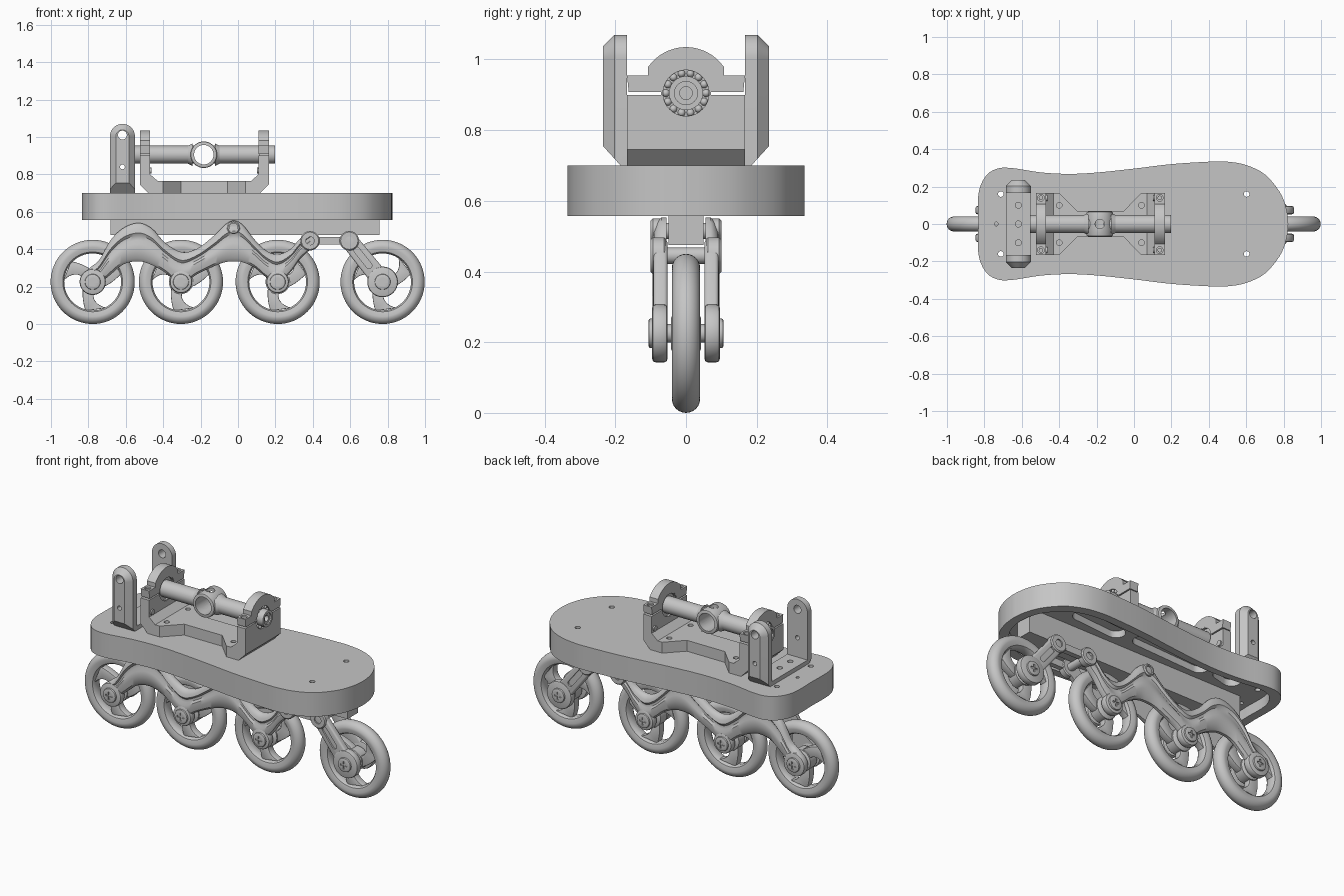
import bpy, bmesh, math
from mathutils import Vector, Matrix

cube = bpy.data.objects.get("Cube")
if cube:
    bpy.data.objects.remove(cube, do_unlink=True)

metal = bpy.data.materials.new("satin_grey")
metal.use_nodes = True
grey = (0.56, 0.56, 0.56, 1)
metal.diffuse_color = grey
metal.node_tree.nodes["Principled BSDF"].inputs["Base Color"].default_value = grey
parts = []


def add(name, bm):
    bmesh.ops.recalc_face_normals(bm, faces=bm.faces)
    mesh = bpy.data.meshes.new(name)
    bm.to_mesh(mesh)
    bm.free()
    mesh.materials.append(metal)
    obj = bpy.data.objects.new(name, mesh)
    bpy.context.collection.objects.link(obj)
    parts.append(obj)
    return obj


def place(u, v, w, axis):
    return {"x": (w, u, v), "y": (u, w, v), "z": (u, v, w)}[axis]


def loft(name, rings, closed=False):
    """Skin matching rings of 3D points; cap the ends unless closed."""
    bm = bmesh.new()
    loops = [[bm.verts.new(p) for p in ring] for ring in rings]
    m = len(rings[0])
    for i in range(len(loops) - (0 if closed else 1)):
        a, b = loops[i], loops[(i + 1) % len(loops)]
        for j in range(m):
            k = (j + 1) % m
            bm.faces.new((a[j], a[k], b[k], b[j]))
    if not closed:
        bm.faces.new(loops[0])
        bm.faces.new(loops[-1])
    return add(name, bm)


def prism(name, pts, lo, hi, axis):
    """Extrude a flat outline along an axis."""
    return loft(name, [[place(u, v, w, axis) for u, v in pts] for w in (lo, hi)])


def lathe(name, profile, centre, axis, n=48):
    """Revolve a closed (radius, offset) profile."""
    turns = [(math.cos(2 * math.pi * i / n), math.sin(2 * math.pi * i / n)) for i in range(n)]
    return loft(name, [[Vector(place(r * c, r * s, w, axis)) + Vector(centre) for r, w in profile]
                       for c, s in turns], closed=True)


def arc(u, v, r, a0=0, a1=360, n=32):
    full = a1 - a0 == 360
    angles = [math.radians(a0 + (a1 - a0) * i / (n if full else n - 1)) for i in range(n)]
    return [(u + r * math.cos(a), v + r * math.sin(a)) for a in angles]


def disc(name, u, v, r, lo, hi, axis, n=32):
    return prism(name, arc(u, v, r, n=n), lo, hi, axis)


def box(name, x0, x1, y0, y1, z0, z1):
    return prism(name, [(x0, y0), (x1, y0), (x1, y1), (x0, y1)], z0, z1, "z")


def stadium(p, q, r, r2=None):
    """Rounded bar outline joining two centres."""
    t = math.degrees(math.atan2(q[1] - p[1], q[0] - p[0]))
    return arc(*q, r2 or r, t - 90, t + 90, 16) + arc(*p, r, t + 90, t + 270, 16)


def spline(pts, steps=5):
    out = []
    p = [pts[0]] + pts + [pts[-1]]
    for i in range(1, len(p) - 2):
        a, b, c, d = (Vector(k) for k in p[i - 1:i + 3])
        for s in range(steps):
            t = s / steps
            out.append(tuple(0.5 * (2 * b + (c - a) * t + (2 * a - 5 * b + 4 * c - d) * t * t
                                    + (3 * b - a - 3 * c + d) * t ** 3)))
    return out + [pts[-1]]


def apply(obj, mod):
    bpy.context.view_layer.objects.active = obj
    bpy.ops.object.modifier_apply(modifier=mod.name)


def cut(obj, *cutters):
    for c in cutters:
        mod = obj.modifiers.new("cut", "BOOLEAN")
        mod.operation, mod.solver, mod.object = "DIFFERENCE", "EXACT", c
        apply(obj, mod)
        parts.remove(c)
        bpy.data.objects.remove(c, do_unlink=True)


def bevel(obj, width, segments=3):
    mod = obj.modifiers.new("bevel", "BEVEL")
    mod.width, mod.segments, mod.limit_method = width, segments, "ANGLE"
    mod.angle_limit = math.radians(50)
    apply(obj, mod)


# Foot-shaped deck with a hollow underside
half = spline([(-.832, 0), (-.832, .16), (-.797, .25), (-.74, .293), (-.66, .30), (-.5, .276),
               (-.35, .268), (-.2, .275), (0, .296), (.2, .32), (.4, .333), (.5, .333), (.6, .315),
               (.7, .265), (.78, .17), (.815, .08), (.825, 0)], 4)
outline = half + [(x, -y) for x, y in half[-2:0:-1]]
deck = prism("deck", outline, .557, .70, "z")
cut(deck, prism("recess", [(x * .94, y * .85) for x, y in outline], .5, .62, "z"))
for s in (-1, 1):
    for x in (-.712, .602):
        cut(deck, disc("hole", x, s * .16, .015, .5, .8, "z", 16))
    for a, b in ((-.55, -.47), (-.33, .08), (.24, .49)):
        cut(deck, prism("slot", stadium((a, s * .14), (b, s * .16), .05), .5, .66, "z"))
cut(deck, disc("hole", -.737, 0, .01, .5, .8, "z", 16))
box("under_rail", -.683, .757, -.05, .05, .475, .63)

# Wheels: round tyre, hub and three broad swept spokes
axle_z = .225
wheels = (-.777, -.305, .212, .773)
for i, x in enumerate(wheels):
    centre = (x, 0, axle_z)
    tyre = arc(.185, 0, .04, -90, 90, 13)
    lathe(f"tyre_{i}", tyre + [(.16, .033), (.152, .02), (.152, -.02), (.16, -.033)], centre, "y", 64)
    lathe(f"hub_{i}", [(.02, -.042), (.045, -.042), (.065, -.03), (.065, .03), (.045, .042), (.02, .042)],
          centre, "y")
    for k in range(3):
        lead, trail = [], []
        for j in range(9):
            t = j / 8
            r, mid = .05 + .11 * t, math.radians(-120 + 120 * k + 38 * t)
            w = (.036 - .03 * t + .055 * t * t) / r
            lead.append((x + r * math.cos(mid + w), axle_z + r * math.sin(mid + w)))
            trail.append((x + r * math.cos(mid - w), axle_z + r * math.sin(mid - w)))
        bevel(prism(f"spoke_{i}_{k}", lead + trail[::-1], -.022, .022, "y"), .006, 2)
    disc(f"axle_{i}", x, axle_z, .026, -.095, .095, "y")

# Wavy side frames carrying the three rear wheels: stations of (x, top, bottom)
stations = spline([(-.83, .27, .20), (-.78, .31, .19), (-.74, .345, .215), (-.68, .45, .265), (-.61, .515, .32),
                   (-.53, .54, .335), (-.46, .51, .315), (-.39, .435, .275), (-.305, .385, .215),
                   (-.22, .402, .265), (-.125, .475, .31), (-.07, .53, .33), (-.024, .553, .335),
                   (.025, .53, .33), (.09, .45, .30), (.15, .393, .25), (.212, .372, .215),
                   (.28, .40, .275), (.33, .455, .345), (.385, .493, .397)], 5)
section = [(0, .055), (0, .072), (.08, .086), (.28, .093), (.45, .093), (.55, .084), (.66, .084),
           (.74, .095), (.86, .09), (.96, .08), (1, .07), (1, .055)]
pivots = {"mid": (-.024, .515), "rear": (.385, .445), "fork": (.595, .445)}
for tag, s in (("back", 1), ("front", -1)):
    loft(f"side_frame_{tag}", [[(x, s * y, low + (top - low) * f) for f, y in section]
                               for x, top, low in stations])
    for n, (x, r) in enumerate(zip(wheels, (.07, .06, .06, .082))):
        boss = disc(f"axle_boss_{tag}_{n}", x, axle_z, r, s * .052, s * .096, "y")
        bevel(boss, .01, 2)
        head = disc(f"screw_head_{tag}_{n}", x, axle_z, .042, s * .09, s * .106, "y")
        bevel(head, .006, 2)
        for dx, dz in ((.022, .005), (.005, .022)):
            cut(head, box("cross", x - dx, x + dx, s * .11 - .01, s * .11 + .01, axle_z - dz, axle_z + dz))
    # Fork arm with its long groove, and the link bar
    arm = prism(f"fork_arm_{tag}", stadium(pivots["fork"], (wheels[3], axle_z), .045, .05),
                s * .052, s * .092, "y")
    bevel(arm, .01)
    cut(arm, prism("groove", stadium((.635, .395), (.70, .313), .016), s * .082, s * .1, "y"))
    box(f"link_bar_{tag}", .385, .595, s * .075 - .015, s * .075 + .015, .425, .465)
    for n, (x, z) in pivots.items():
        r = .035 if n == "mid" else .052
        lathe(f"{n}_pivot_ring_{tag}", [(.022, -.022), (r - .006, -.022), (r, -.016), (r, .016),
                                        (r - .006, .022), (.022, .022)], (x, s * .078, z), "y", 32)
for n, (x, z) in pivots.items():
    disc(f"{n}_pivot_pin", x, z, .023, -.09, .09, "y")

# Heel bracket: base strap with two upright lugs, chamfered round the outside
base = box("heel_bracket_base", -.685, -.551, -.18, .18, .70, .725)
for y in (-.1, 0, .1):
    cut(base, disc("hole", -.618, y, .016, .69, .75, "z", 16))
for tag, s in (("back", 1), ("front", -1)):
    rings = []
    for y, r, foot in ((.167, .067, .70), (.185, .067, .70), (.203, .067, .72), (.235, .035, .755)):
        shape = [(-.618 - r, foot), (-.618 + r, foot)] + arc(-.618, 1.003, r, 0, 180, 24)
        rings.append([(x, s * y, z) for x, z in shape])
    lug = loft(f"heel_lug_{tag}", rings)
    for z, r in ((1.01, .024), (.84, .013)):
        cut(lug, disc("hole", -.618, z, r, -.3, .3, "y", 20))

# Bearing cradle: waisted base, two posts, two clamp caps
cx, shaft_z = -.18, .905
corner = [(.30, .167), (.22, .167), (.125, .07)]
ring = [(cx + x, y) for x, y in corner] + [(cx - x, y) for x, y in corner[::-1]]
cradle = prism("cradle_base", ring + [(x, -y) for x, y in ring[::-1]], .70, .765, "z")
for x in (-.40, .04):
    for y in (-.1, .1):
        cut(cradle, disc("hole", x, y, .015, .69, .8, "z", 16))
for tag, s in (("toe", 1), ("heel", -1)):
    outer, inner = cx + s * .345, cx + s * .29
    post = prism(f"post_{tag}", [(inner - s * .04, .70), (outer - s * .045, .70), (outer, .745), (outer, .90),
                                 (inner, .90), (inner, .80), (inner - s * .04, .765)], -.167, .167, "y")
    cap = prism(f"clamp_cap_{tag}", [(-.162, .908), (.162, .908), (.167, .955), (.108, .955), (.108, .98)]
                + arc(0, shaft_z, .13, 36, 144, 24) + [(-.108, .98), (-.108, .955), (-.167, .955)],
                inner, outer, "x")
    for o in (post, cap):
        cut(o, disc("bore", 0, shaft_z, .07, cx - .5, cx + .5, "x", 40))
    for y in (-.14, .14):
        mid = (inner + outer) / 2
        cut(cap, disc("screw_well", mid, y, .018, .935, 1, "z", 20))
        disc(f"clamp_screw_{tag}", mid, y, .012, .92, .948, "z", 20)
        x = inner - s * .008
        disc(f"post_screw_{tag}", y, .82, .016, min(x, inner), max(x, inner), "x", 20)
    # Ball bearing
    centre = (cx + s * .318, 0, shaft_z)
    lathe(f"bearing_race_{tag}", [(.065, -.027), (.071, -.027), (.071, .027), (.065, .027)], centre, "x")
    lathe(f"bearing_web_{tag}", [(.04, -.015), (.068, -.015), (.068, .015), (.04, .015)], centre, "x")
    bm = bmesh.new()
    for k in range(14):
        a = 2 * math.pi * k / 14
        spot = Vector(centre) + Vector((s * .014, .057 * math.cos(a), .057 * math.sin(a)))
        bmesh.ops.create_uvsphere(bm, u_segments=12, v_segments=8, radius=.011, matrix=Matrix.Translation(spot))
    add(f"bearing_balls_{tag}", bm)

# Shaft with hollow ends and a central cross sleeve
sx = cx - .003
shaft = disc("shaft", 0, shaft_z, .048, -.555, .197, "x", 40)
for r, depth in ((.033, .008), (.018, .03)):
    cut(shaft, disc("end_bore", 0, shaft_z, r, .197 - depth, .3, "x", 24),
        disc("end_bore", 0, shaft_z, r, -.7, -.555 + depth, "x", 24))
cut(shaft, disc("bore", sx, shaft_z, .052, -.1, .1, "y"))
sleeve = disc("cross_sleeve", sx, shaft_z, .071, -.066, .066, "y", 40)
bevel(sleeve, .008, 2)
cut(sleeve, disc("bore", sx, shaft_z, .052, -.1, .1, "y", 40),
    disc("grub_hole", sx, 0, .025, .94, 1.1, "z", 20))
for tag, s in (("toe", 1), ("heel", -1)):
    lathe(f"sleeve_collar_{tag}", [(.04, 0), (.06, 0), (.048, s * .025), (.04, s * .025)],
          (sx + s * .06, 0, shaft_z), "x")

# Smooth shading with crisp edges
bpy.ops.object.select_all(action="DESELECT")
for o in parts:
    o.select_set(True)
bpy.context.view_layer.objects.active = parts[0]
bpy.ops.object.shade_smooth_by_angle(angle=math.radians(35))
